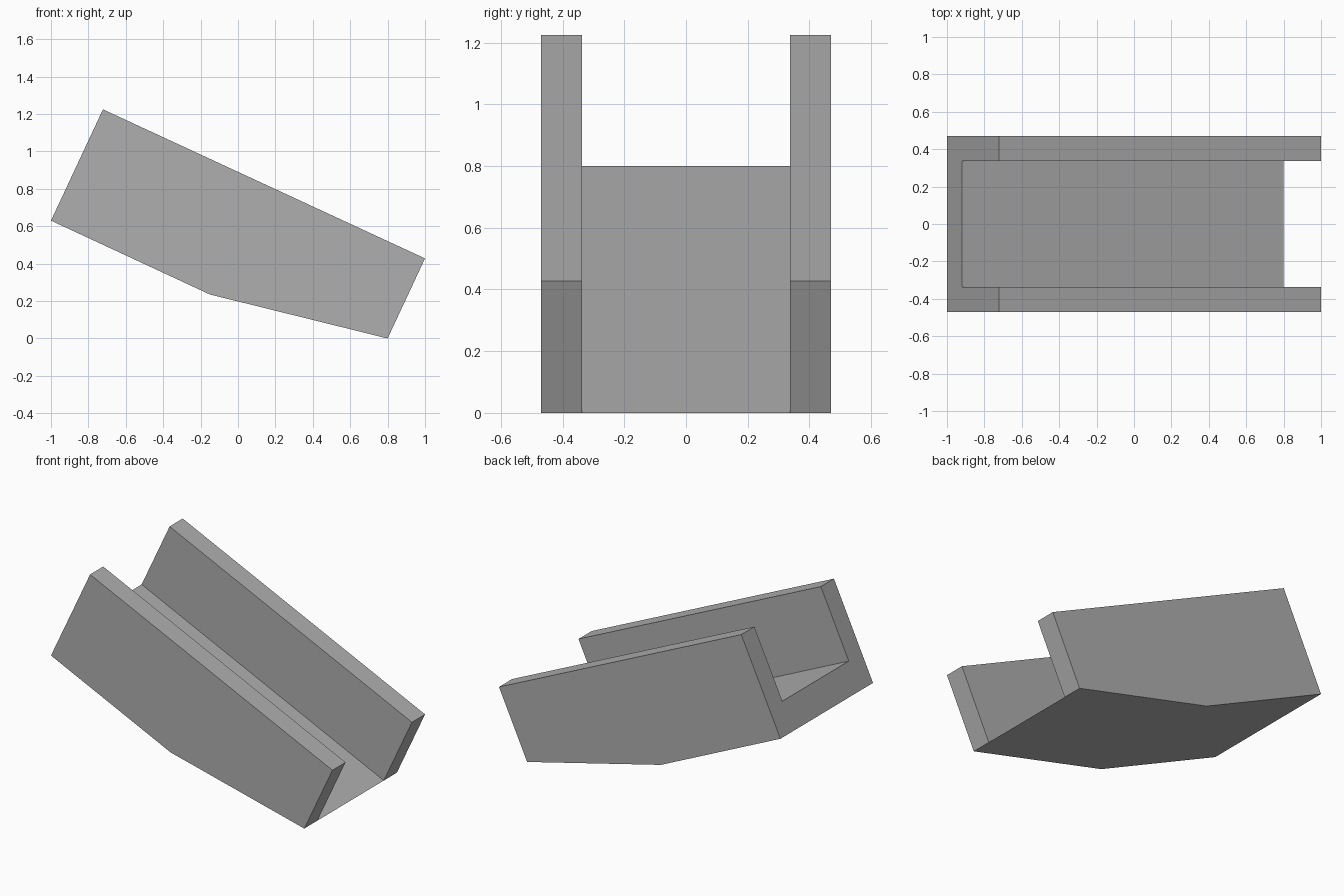
import bpy
import bmesh
import math
from mathutils import Vector

cube = bpy.data.objects.get("Cube")
if cube:
    bpy.data.objects.remove(cube, do_unlink=True)

# Single grey material
grey = bpy.data.materials.new("plain grey")
grey.use_nodes = True
colour = (0.43, 0.43, 0.43, 1)
grey.diffuse_color = colour
grey.node_tree.nodes["Principled BSDF"].inputs["Base Color"].default_value = colour

# Side profile (x, z) of the tilted channel
rear_low, rear_top = Vector((-1, 0.63)), Vector((-0.722, 1.225))
profile = {
    "rear_low": rear_low,
    "floor_rear": rear_low.lerp(rear_top, 0.285),
    "rear_top": rear_top,
    "front_top": Vector((1, 0.428)),
    "front_low": Vector((0.8, 0)),
    "belly": Vector((-0.15, 0.235)),
}
OUTER, INNER = 0.47, 0.337
wall = ("floor_rear", "rear_top", "front_top", "front_low")

bm = bmesh.new()
rings = [{name: bm.verts.new((p.x, y, p.y)) for name, p in profile.items()}
         for y in (-OUTER, -INNER, INNER, OUTER)]


def strip(a, b, names):
    """Join matching profile edges of two cross-sections."""
    for m, n in zip(names, names[1:]):
        bm.faces.new((a[m], a[n], b[n], b[m]))


# Outside of the two walls, and the wedge floor between them
around = list(profile) + ["rear_low"]
base = ("floor_rear", "rear_low", "belly", "front_low", "floor_rear")
for i, names in enumerate((around, base, around)):
    strip(rings[i], rings[i + 1], names)

# Outer sides and inner wall faces
for ring, names in zip(rings, (profile, wall, wall, profile)):
    bm.faces.new([ring[n] for n in names])

bmesh.ops.recalc_face_normals(bm, faces=bm.faces)
bmesh.ops.dissolve_limit(bm, angle_limit=math.radians(0.5),
                         verts=bm.verts, edges=bm.edges)

mesh = bpy.data.meshes.new("tilted_channel")
bm.to_mesh(mesh)
bm.free()
mesh.materials.append(grey)
channel = bpy.data.objects.new("tilted_channel", mesh)
bpy.context.collection.objects.link(channel)
